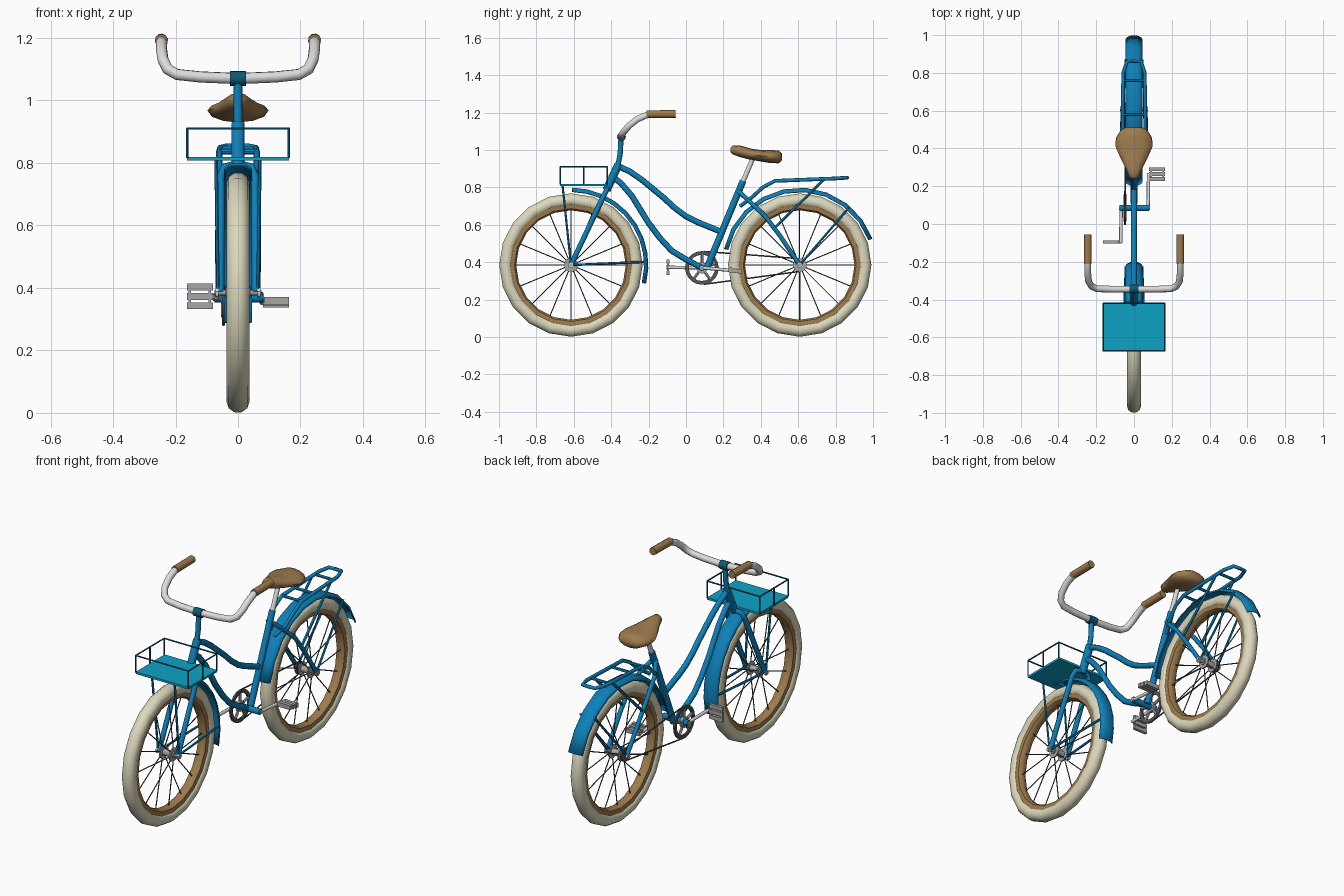
import bpy, bmesh, math
from mathutils import Vector, Matrix

if "Cube" in bpy.data.objects:
    bpy.data.objects.remove(bpy.data.objects["Cube"])

def material(name, rgb):
    m = bpy.data.materials.new(name)
    m.diffuse_color = (*rgb, 1)
    m.use_nodes = True
    m.node_tree.nodes["Principled BSDF"].inputs["Base Color"].default_value = m.diffuse_color
    return m

BLUE = material("frame blue", (0.004, 0.215, 0.48))
CYAN = material("basket cyan", (0.004, 0.36, 0.56))
TEAL = material("dark teal", (0.004, 0.10, 0.17))
CREAM = material("tyre cream", (0.72, 0.69, 0.51))
TAN = material("leather tan", (0.34, 0.20, 0.075))
SILVER = material("silver", (0.72, 0.72, 0.72))
GREY = material("mid grey", (0.38, 0.38, 0.38))
DARK = material("dark grey", (0.09, 0.09, 0.09))

def finish(name, bm, mat, angle=40):
    bmesh.ops.recalc_face_normals(bm, faces=bm.faces)
    me = bpy.data.meshes.new(name)
    bm.to_mesh(me)
    bm.free()
    me.materials.append(mat)
    ob = bpy.data.objects.new(name, me)
    bpy.context.collection.objects.link(ob)
    bpy.context.view_layer.objects.active = ob
    ob.select_set(True)
    bpy.ops.object.shade_smooth_by_angle(angle=math.radians(angle))
    ob.select_set(False)
    return ob

def loft(bm, rings, closed=False, loop=True):
    vs = [[bm.verts.new(p) for p in r] for r in rings]
    n = len(vs[0])
    for i in range(len(vs) if closed else len(vs) - 1):
        a, b = vs[i], vs[(i + 1) % len(vs)]
        for k in range(n if loop else n - 1):
            bm.faces.new((a[k], a[(k + 1) % n], b[(k + 1) % n], b[k]))
    if loop and not closed:
        bm.faces.new(vs[0])
        bm.faces.new(vs[-1])

def sweep(bm, pts, r, sides):
    pts = [Vector(p) for p in pts]
    rings, u = [], None
    for i, p in enumerate(pts):
        t = (pts[min(i + 1, len(pts) - 1)] - pts[max(i - 1, 0)]).normalized()
        if u is None:
            u = t.orthogonal()
        u = (u - t * u.dot(t)).normalized()
        v = t.cross(u)
        rings.append([p + r * (u * math.cos(a) + v * math.sin(a))
                      for a in (2 * math.pi * k / sides for k in range(sides))])
    loft(bm, rings)

def tubes(name, paths, r, mat, sides=8, mirror=False):
    bm = bmesh.new()
    for path in paths:
        sweep(bm, path, r, sides)
        if mirror:
            sweep(bm, [(-x, y, z) for x, y, z in path], r, sides)
    return finish(name, bm, mat, 50)

def mid(*yz):
    return [(0, y, z) for y, z in yz]

def boxes(name, items, mat):
    bm = bmesh.new()
    for c, s in items:
        bmesh.ops.create_cube(bm, size=1, matrix=Matrix.Translation(c) @ Matrix.Diagonal((*s, 1)))
    return finish(name, bm, mat)

def revolve(name, cy, cz, profile, mat, segs, start=0, end=None, loop=True):
    """Turn an (x, radius) profile about a sideways axle."""
    closed = end is None
    end = 2 * math.pi if closed else end
    n = segs if closed else segs + 1
    bm = bmesh.new()
    loft(bm, [[(x, cy + q * math.cos(a), cz + q * math.sin(a)) for x, q in profile]
              for a in (start + (end - start) * i / segs for i in range(n))], closed, loop)
    return finish(name, bm, mat)

# Wheels: tyre, rim, spokes, hub
AZ = 0.385
for side, cy in (("front", -0.615), ("rear", 0.608)):
    ring = [(0.037 * math.cos(k * math.pi / 5), 0.349 + 0.036 * math.sin(k * math.pi / 5)) for k in range(10)]
    revolve(side + "_tyre", cy, AZ, ring, CREAM, 20)
    revolve(side + "_rim", cy, AZ, [(-0.027, 0.328), (0.027, 0.328), (0.025, 0.302), (0.012, 0.293),
                                    (-0.012, 0.293), (-0.025, 0.302)], TAN, 20)
    spokes = []
    for i in range(16):
        a = math.pi * i / 8
        c, s = math.cos(a), math.sin(a)
        spokes.append([(0.03 * (-1) ** i, cy + 0.03 * c, AZ + 0.03 * s), (0, cy + 0.3 * c, AZ + 0.3 * s)])
    tubes(side + "_spokes", spokes, 0.003, DARK, 5)
    tubes(side + "_hub", [[(-0.04, cy, AZ), (0.04, cy, AZ)]], 0.018, GREY, 12)
    tubes(side + "_hub_flanges", [[(0.026, cy, AZ), (0.033, cy, AZ)]], 0.037, GREY, 14, True)
    tubes(side + "_axle", [[(-0.075, cy, AZ), (0.075, cy, AZ)]], 0.009, GREY, 8)
    tubes(side + "_axle_nuts", [[(0.062, cy, AZ), (0.072, cy, AZ)]], 0.016, SILVER, 6, True)

# Fenders
FY, RY = -0.615, 0.608
guard = [(-0.043, 0.392), (-0.036, 0.403), (-0.018, 0.411), (0.018, 0.411), (0.036, 0.403), (0.043, 0.392)]
for name, cy, a, b in (("front_fender", FY, -14, 89), ("rear_fender", RY, 20, 168)):
    ob = revolve(name, cy, AZ, guard, BLUE, 9, math.radians(a), math.radians(b), False)
    mod = ob.modifiers.new("thickness", 'SOLIDIFY')
    mod.thickness = 0.006
    mod.offset = 0

# Frame
tubes("top_tube", [mid((-0.365, 0.915), (-0.3, 0.885), (-0.235, 0.84), (-0.12, 0.745), (-0.06, 0.69),
                       (0, 0.645), (0.06, 0.615), (0.195, 0.56))], 0.016, BLUE)
tubes("down_tube", [mid((-0.40, 0.86), (-0.35, 0.825), (-0.29, 0.755), (-0.2, 0.61), (-0.14, 0.53),
                        (-0.075, 0.46), (0, 0.415), (0.085, 0.37))], 0.016, BLUE)
tubes("seat_tube", [mid((0.11, 0.365), (0.305, 0.835))], 0.018, BLUE)
tubes("seat_post", [mid((0.30, 0.82), (0.355, 0.95))], 0.013, SILVER)
tubes("head_tube", [mid((-0.425, 0.785), (-0.36, 0.925))], 0.022, BLUE, 10)
tubes("stem", [mid((-0.365, 0.91), (-0.352, 0.98), (-0.347, 1.07))], 0.014, BLUE)
tubes("fork_legs", [[(0.058, FY, AZ), (0.055, -0.44, 0.755), (0.045, -0.425, 0.785), (0, -0.42, 0.795)]],
      0.014, BLUE, 8, True)
tubes("seat_stays", [[(0.01, 0.28, 0.78), (0.045, 0.34, 0.725), (0.06, 0.42, 0.65), (0.062, 0.5, 0.545),
                      (0.06, RY, AZ)]], 0.012, BLUE, 8, True)
tubes("bottom_bracket", [[(-0.075, 0.085, 0.37), (0.08, 0.085, 0.37)]], 0.017, BLUE, 10)
tubes("fender_stays", [[(0.058, FY, AZ), (0.043, -0.225, 0.402)], [(0.06, RY, AZ), (0.043, 0.87, 0.69)]],
      0.0065, BLUE, 6, True)

# Rear rack
tubes("rack_rails", [[(0.022, 0.29, 0.70), (0.05, 0.35, 0.745), (0.06, 0.41, 0.80), (0.06, 0.475, 0.835),
                      (0.057, 0.80, 0.848), (0.038, 0.86, 0.852), (0, 0.862, 0.852)]], 0.01, BLUE, 8, True)
tubes("rack_crossbars", [[(-0.058, y, z), (0.058, y, z)] for y, z in ((0.475, 0.835), (0.58, 0.84), (0.76, 0.846))],
      0.008, BLUE, 6)
tubes("rack_supports", [[(0.058, 0.74, 0.845), (0.062, 0.475, 0.585)]], 0.008, BLUE, 6, True)

# Handlebar
tubes("handlebar", [[(0, -0.345, 1.07), (0.12, -0.345, 1.075), (0.195, -0.343, 1.083), (0.225, -0.33, 1.10),
                     (0.24, -0.305, 1.13), (0.245, -0.26, 1.165), (0.245, -0.215, 1.185), (0.245, -0.19, 1.19)]],
      0.018, SILVER, 10, True)
tubes("grips", [[(0.245, -0.21, 1.191), (0.245, -0.055, 1.193)]], 0.021, TAN, 10, True)
tubes("handlebar_clamp", [[(-0.025, -0.345, 1.07), (0.025, -0.345, 1.07)]], 0.024, TEAL, 10)

# Seat: cross sections of (y, half width, centre z, half height)
bm = bmesh.new()
sections = [(0.237, 0.012, 1.0, 0.012), (0.25, 0.027, 1.0, 0.024), (0.29, 0.042, 0.993, 0.031),
            (0.35, 0.072, 0.977, 0.03), (0.41, 0.098, 0.968, 0.031), (0.455, 0.096, 0.965, 0.035),
            (0.495, 0.072, 0.963, 0.034), (0.512, 0.045, 0.963, 0.02)]
loft(bm, [[(w * math.cos(k * math.pi / 6), y, z + h * math.sin(k * math.pi / 6)) for k in range(12)]
          for y, w, z, h in sections])
finish("seat", bm, TAN, 60)

# Basket
boxes("basket_floor", [((0, -0.545, 0.813), (0.325, 0.255, 0.012))], CYAN)
X, Y0, Y1, ZB, ZT = 0.163, -0.672, -0.42, 0.815, 0.91
wires = [[(X, Y0, ZT), (X, Y1, ZT)]] + [[(X, y, ZB), (X, y, ZT)] for y in (Y0, -0.546, Y1)]
wires += [[(0, y, ZT), (X, y, ZT)] for y in (Y0, Y1)]
tubes("basket_wires", wires, 0.004, TEAL, 6, True)
tubes("basket_legs", [[(0.064, FY, AZ), (0.07, -0.66, 0.81)]], 0.006, BLUE, 6, True)

# Chainring, chain and sprocket on the left (-x) side
BY, BZ, CX = 0.085, 0.37, -0.047
revolve("chainring", BY, BZ, [(CX - 0.005, 0.09), (CX + 0.005, 0.09), (CX + 0.005, 0.07), (CX - 0.005, 0.07)], DARK, 20)
tubes("chainring_arms", [[(CX, BY, BZ), (CX, BY + 0.075 * math.cos(a), BZ + 0.075 * math.sin(a))]
                         for a in (2 * math.pi * i / 5 + 0.3 for i in range(5))], 0.008, GREY, 6)
tubes("chainring_centre", [[(CX - 0.008, BY, BZ), (CX + 0.008, BY, BZ)]], 0.03, GREY, 12)
tubes("sprocket", [[(CX - 0.004, RY, AZ), (CX + 0.004, RY, AZ)]], 0.035, DARK, 14)
tubes("chain", [[(CX, BY + 0.01, BZ + s * 0.088), (CX, RY, AZ + s * 0.034)] for s in (-1, 1)], 0.004, DARK, 6)

# Cranks and pedals
tubes("cranks", [[(-0.068, BY, BZ), (-0.07, -0.1, 0.373)], [(0.075, BY, BZ), (0.077, 0.27, 0.354)]], 0.009, SILVER, 8)
tubes("crank_axle", [[(-0.08, BY, BZ), (0.084, BY, BZ)]], 0.012, GREY, 8)
tubes("pedal_spindles", [[(-0.065, -0.096, 0.373), (-0.15, -0.096, 0.373)],
                         [(0.07, 0.264, 0.354), (0.15, 0.264, 0.354)]], 0.007, GREY, 6)
left = [((-0.122, -0.096, 0.373 + d), (0.084, 0.016, 0.022)) for d in (-0.03, 0, 0.03)]
left += [((x, -0.096, 0.373), (0.008, 0.012, 0.078)) for x in (-0.155, -0.09)]
right = [((0.122, 0.264 + d, 0.354 - d * 0.2), (0.084, 0.02, 0.024)) for d in (-0.026, 0, 0.026)]
right += [((x, 0.264, 0.354), (0.008, 0.068, 0.018)) for x in (0.09, 0.155)]
boxes("left_pedal", left, GREY)
boxes("right_pedal", right, GREY)
